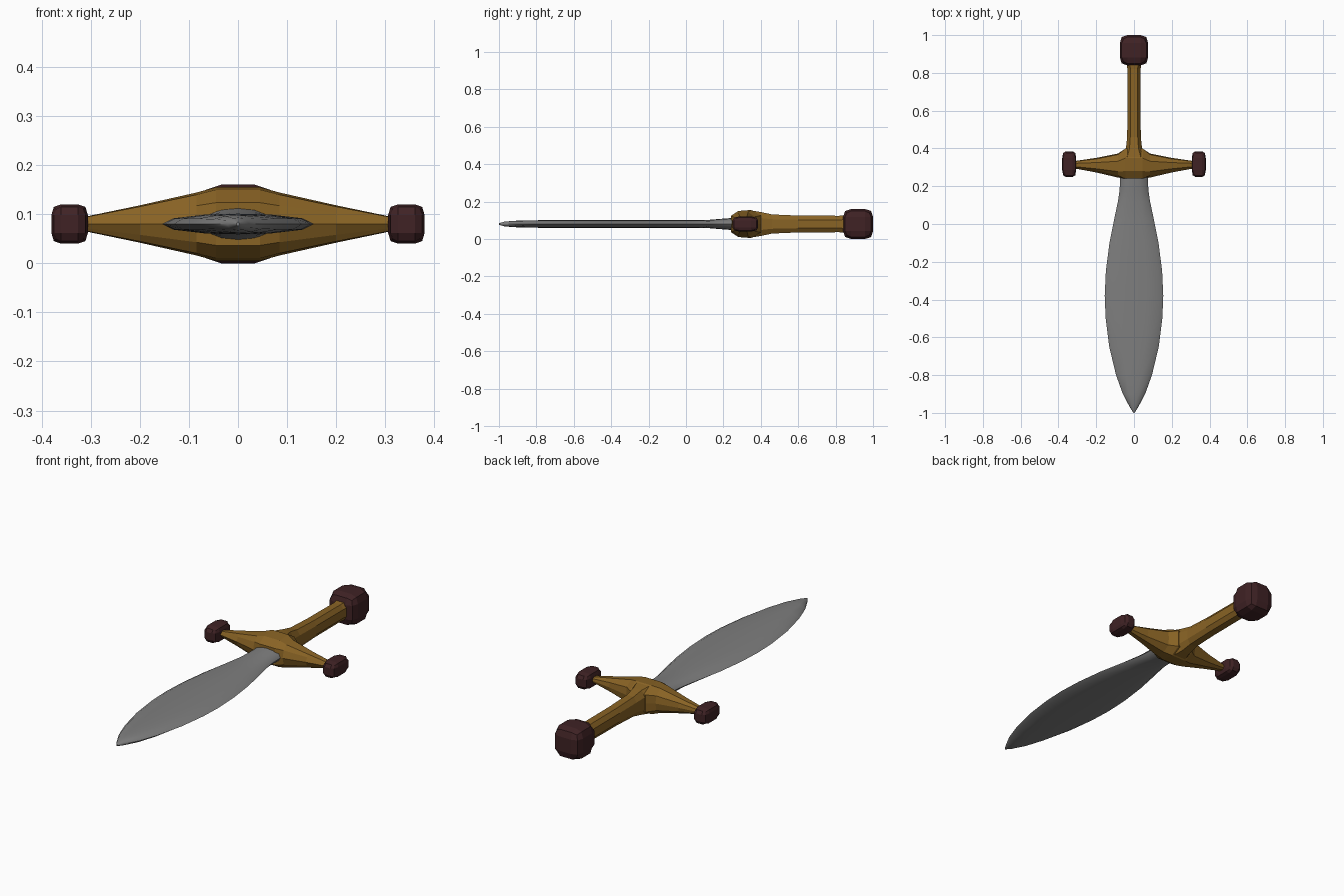
import bpy, bmesh
from mathutils import Vector

MID = 0.08  # height of the sword's central plane

cube = bpy.data.objects.get("Cube")
if cube:
    bpy.data.objects.remove(cube, do_unlink=True)


def material(name, rgb):
    m = bpy.data.materials.new(name)
    m.use_nodes = True
    m.diffuse_color = (*rgb, 1)
    bsdf = m.node_tree.nodes["Principled BSDF"]
    bsdf.inputs["Base Color"].default_value = (*rgb, 1)
    bsdf.inputs["Roughness"].default_value = 0.7
    return m


STEEL = material("blade grey", (0.21, 0.21, 0.21))
GOLD = material("dull gold", (0.25, 0.125, 0.018))
MAROON = material("dark maroon", (0.05, 0.016, 0.018))


def finish(name, bm, mat):
    bmesh.ops.remove_doubles(bm, verts=bm.verts[:], dist=0.0001)
    bmesh.ops.recalc_face_normals(bm, faces=bm.faces[:])
    mesh = bpy.data.meshes.new(name)
    bm.to_mesh(mesh)
    bm.free()
    mesh.materials.append(mat)
    ob = bpy.data.objects.new(name, mesh)
    bpy.context.collection.objects.link(ob)
    return ob


def loft(name, rings, mat):
    """Skin a list of equal-length point rings and cap both ends."""
    bm = bmesh.new()
    loops = [[bm.verts.new(p) for p in ring] for ring in rings]
    n = len(loops[0])
    for a, b in zip(loops, loops[1:]):
        for i in range(n):
            j = (i + 1) % n
            bm.faces.new((a[i], a[j], b[j], b[i]))
    bm.faces.new(loops[0])
    bm.faces.new(loops[-1])
    return finish(name, bm, mat)


# Leaf-shaped blade: (y, half width, half thickness)
def blade_ring(y, w, t):
    upper = [(-w, 0), (-0.85 * w, 0.55 * t), (-0.45 * w, 0.9 * t), (0, t),
             (0.45 * w, 0.9 * t), (0.85 * w, 0.55 * t), (w, 0)]
    lower = [(x, -z) for x, z in reversed(upper[1:-1])]
    return [(x, y, MID + z) for x, z in upper + lower]


blade_profile = [(-1.0, 0.003, 0.004), (-0.97, 0.022, 0.013), (-0.9, 0.059, 0.018),
                 (-0.8, 0.095, 0.02), (-0.65, 0.131, 0.021), (-0.5, 0.15, 0.021),
                 (-0.38, 0.155, 0.021), (-0.25, 0.149, 0.021), (-0.1, 0.13, 0.021),
                 (0.02, 0.106, 0.021), (0.12, 0.085, 0.022), (0.18, 0.076, 0.027),
                 (0.27, 0.073, 0.034)]
blade = loft("blade", [blade_ring(*s) for s in blade_profile], STEEL)
bpy.context.view_layer.objects.active = blade
blade.select_set(True)
bpy.ops.object.shade_smooth_by_angle(angle=0.7)
blade.select_set(False)


# Crossguard: (x, front y, back y, half height, front ridge)
def guard_ring(x, yf, yb, h, ridge):
    d = yb - yf
    upper = [(yf, 0), (yf + ridge * d, 0.58 * h), (yf + 0.25 * d, 0.93 * h),
             (yf + 0.68 * d, h), (yb - 0.5 * ridge * d, 0.6 * h), (yb, 0)]
    lower = [(y, -z) for y, z in reversed(upper[1:-1])]
    return [(x, y, MID + z) for y, z in upper + lower]


half_guard = [(0.045, 0.24, 0.4, 0.075, 0.0), (0.085, 0.246, 0.373, 0.064, 0.08),
              (0.2, 0.273, 0.35, 0.038, 0.15), (0.325, 0.296, 0.332, 0.012, 0.15)]
full_guard = [(-s[0], *s[1:]) for s in reversed(half_guard)] + half_guard
loft("crossguard", [guard_ring(*s) for s in full_guard], GOLD)


# Eight-sided grip: (y, half width, half height)
def grip_ring(y, w, h):
    quarter = [(w, 0.5 * h), (0.55 * w, h)]
    pts = quarter + [(-x, z) for x, z in reversed(quarter)]
    pts += [(-x, -z) for x, z in pts]
    return [(x, y, MID + z) for x, z in pts]


grip_profile = [(0.345, 0.07, 0.073), (0.4, 0.043, 0.064), (0.46, 0.036, 0.051),
                (0.6, 0.035, 0.045), (0.82, 0.035, 0.044), (0.86, 0.041, 0.048)]
loft("grip", [grip_ring(*s) for s in grip_profile], GOLD)


# Faceted knobs: cubes with chamfered edges and corners
def knob(name, centre, half):
    bm = bmesh.new()
    bmesh.ops.create_cube(bm, size=2)
    bmesh.ops.subdivide_edges(bm, edges=bm.edges[:], cuts=2, use_grid_fill=True)
    pull = {1: 1.0, 2: 0.87, 3: 0.74}
    for v in bm.verts:
        outer = sum(abs(c) > 0.9 for c in v.co)
        v.co = Vector([c0 + s * (c * pull[outer] if abs(c) > 0.9 else c * 1.4)
                       for c, c0, s in zip(v.co, centre, half)])
    finish(name, bm, MAROON)


knob("pommel", (0, 0.92, MID), (0.075, 0.08, 0.08))
for side, sign in (("left", 1), ("right", -1)):
    knob(side + "_guard_knob", (sign * 0.343, 0.317, MID), (0.037, 0.068, 0.04))
